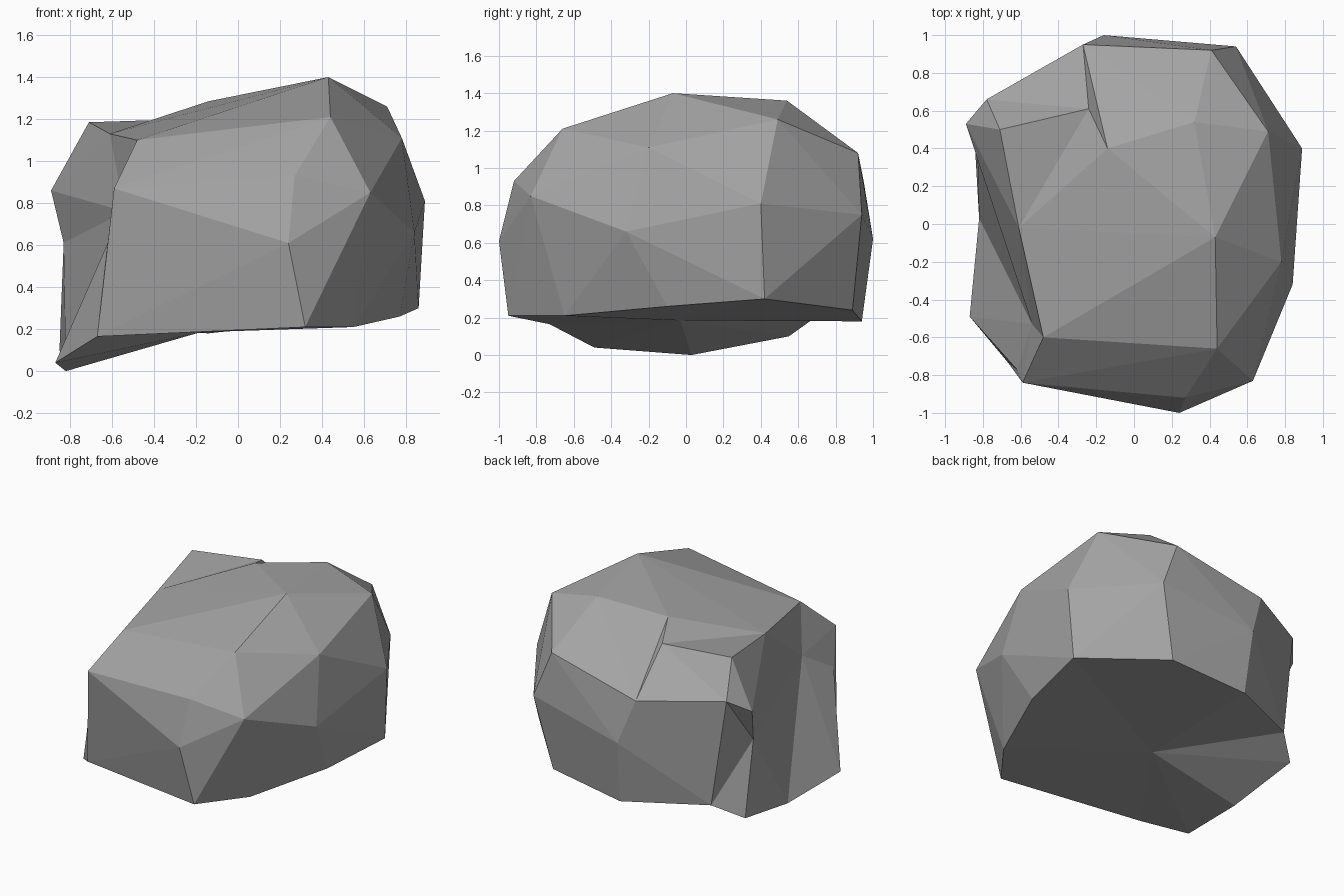
import bpy, bmesh

cube = bpy.data.objects.get("Cube")
if cube:
    bpy.data.objects.remove(cube, do_unlink=True)

# Corners of the boulder, from the base up to the crown
base = dict(
    front=(.32, -.95, .21), front_left=(.55, -.65, .21), left=(.77, -.1, .26),
    back_left=(.86, .42, .3), back=(.42, .89, .24), back_mid=(-.14, .94, .18),
    back_right=(-.68, .69, .2), right_back=(-.85, .55, .1), right=(-.82, .03, 0),
    right_front=(-.87, -.49, .04), front_right=(-.67, -.73, .165))
waist = dict(
    nose=(.24, -1, .61), brow=(.27, -.92, .93), front_cheek=(.63, -.83, .85),
    flank=(.84, -.32, .66), flank_top=(.78, -.2, 1.11), flank_back=(.89, .4, .81),
    rear_corner=(.54, .94, .75), rear=(-.16, 1, .62), rear_top=(.41, .92, 1.08),
    rear_right=(-.27, .95, .93), ear_back=(-.78, .66, .95), ear=(-.89, .53, .86),
    jaw=(-.59, -.84, .87))
crown = dict(
    peak=(.43, -.07, 1.4), peak_front=(.44, -.66, 1.21), peak_back=(.32, .54, 1.36),
    shoulder=(.71, .49, 1.26), ear_top=(-.71, .5, 1.185), rim_front=(-.48, -.6, 1.1))

# Convex body
bm = bmesh.new()
corner = {name: bm.verts.new(co) for ring in (base, waist, crown)
          for name, co in ring.items()}
bmesh.ops.convex_hull(bm, input=list(bm.verts))
loose = [v for v in bm.verts if not v.link_faces]
corner = {name: v for name, v in corner.items() if v not in loose}
bmesh.ops.delete(bm, geom=loose, context='VERTS')


def dent(name, co, names):
    """Replace the faces spanned by the named corners with a fan to a new point."""
    ring = {corner[n] for n in names if n in corner}
    old = [f for f in bm.faces if all(v in ring for v in f.verts)]
    border = [e for e in {e for f in old for e in f.edges}
              if sum(f in old for f in e.link_faces) == 1]
    pairs = [tuple(e.verts) for e in border]
    bmesh.ops.delete(bm, geom=old, context='FACES')
    corner[name] = bm.verts.new(co)
    for a, b in pairs:
        bm.faces.new((a, b, corner[name]))


# Right edge of the crown, its ridge and the step behind it
dent("rim", (-.61, -.02, 1.13), "peak rim_front ear_top ear jaw".split())
dent("ridge", (-.14, .4, 1.285), "peak peak_back rim ear_top rear_right".split())
dent("step", (-.24, .61, 1.2), "rim ridge ear_top ear_back rear_right".split())
# Hollow on the right side
dent("hollow", (-.54, -.53, .76),
     "rim rim_front jaw right_front right right_back ear".split())
# Raised middle of the underside
dent("underside", (-.18, -.03, .185), list(base))
# Smaller folds at both ends of the hollow
dent("jaw_fold", (-.62, -.77, .61), "jaw front_right right_front hollow".split())
dent("ear_fold", (-.83, .43, .61),
     "hollow ear ear_back back_right right_back right".split())

bmesh.ops.recalc_face_normals(bm, faces=list(bm.faces))
mesh = bpy.data.meshes.new("boulder")
bm.to_mesh(mesh)
bm.free()

# Plain grey stone
stone = bpy.data.materials.new("grey_stone")
stone.use_nodes = True
grey = (.37, .37, .37, 1)
stone.diffuse_color = grey
stone.node_tree.nodes["Principled BSDF"].inputs["Base Color"].default_value = grey
mesh.materials.append(stone)

boulder = bpy.data.objects.new("boulder", mesh)
bpy.context.collection.objects.link(boulder)
